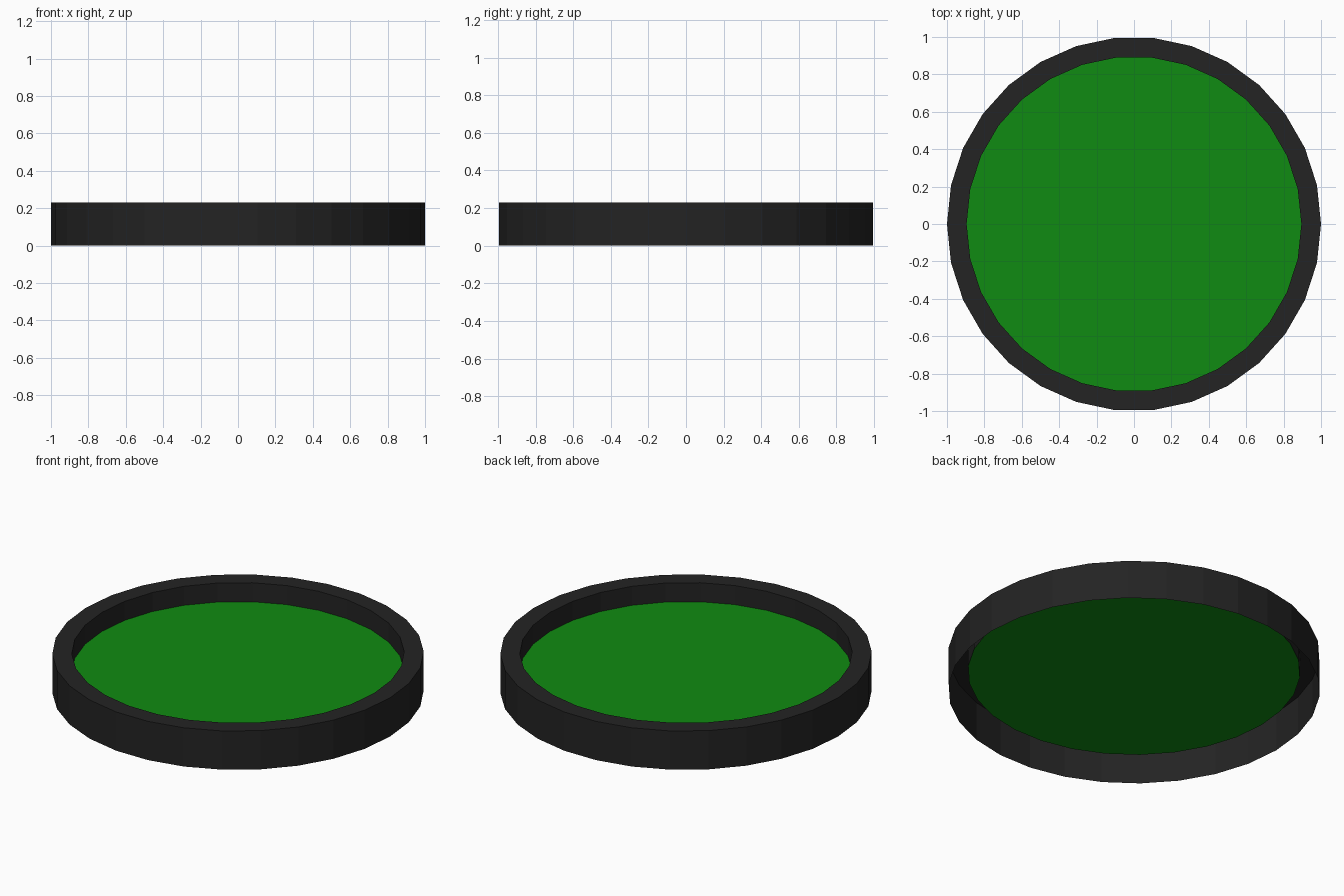
import bpy, bmesh
from math import cos, sin, tau

if "Cube" in bpy.data.objects:
    bpy.data.objects.remove(bpy.data.objects["Cube"])

SIDES = 30
R_OUT, R_IN = 1.0, 0.895
HEIGHT, FLOOR = 0.23, 0.117


def material(name, color):
    m = bpy.data.materials.new(name)
    m.diffuse_color = (*color, 1.0)
    m.use_nodes = True
    m.node_tree.nodes["Principled BSDF"].inputs["Base Color"].default_value = m.diffuse_color
    return m


def ring(bm, r, z):
    return [bm.verts.new((r * cos(tau * i / SIDES), r * sin(tau * i / SIDES), z))
            for i in range(SIDES)]


def finish(bm, name, mat):
    me = bpy.data.meshes.new(name)
    bm.to_mesh(me)
    bm.free()
    me.materials.append(mat)
    ob = bpy.data.objects.new(name, me)
    bpy.context.collection.objects.link(ob)
    return ob


# Rim: outer wall, flat lip and inner wall, open underneath
bm = bmesh.new()
profile = [(R_OUT, 0), (R_OUT, HEIGHT), (R_IN, HEIGHT), (R_IN, FLOOR)]
rings = [ring(bm, r, z) for r, z in profile]
for a, b in zip(rings, rings[1:]):
    for i in range(SIDES):
        j = (i + 1) % SIDES
        bm.faces.new((a[i], a[j], b[j], b[i]))
finish(bm, "rim", material("black", (0.017, 0.017, 0.017)))

# Recessed green disc
bm = bmesh.new()
bm.faces.new(ring(bm, R_IN, FLOOR))
finish(bm, "recessed_disc", material("green", (0.005, 0.26, 0.006)))
